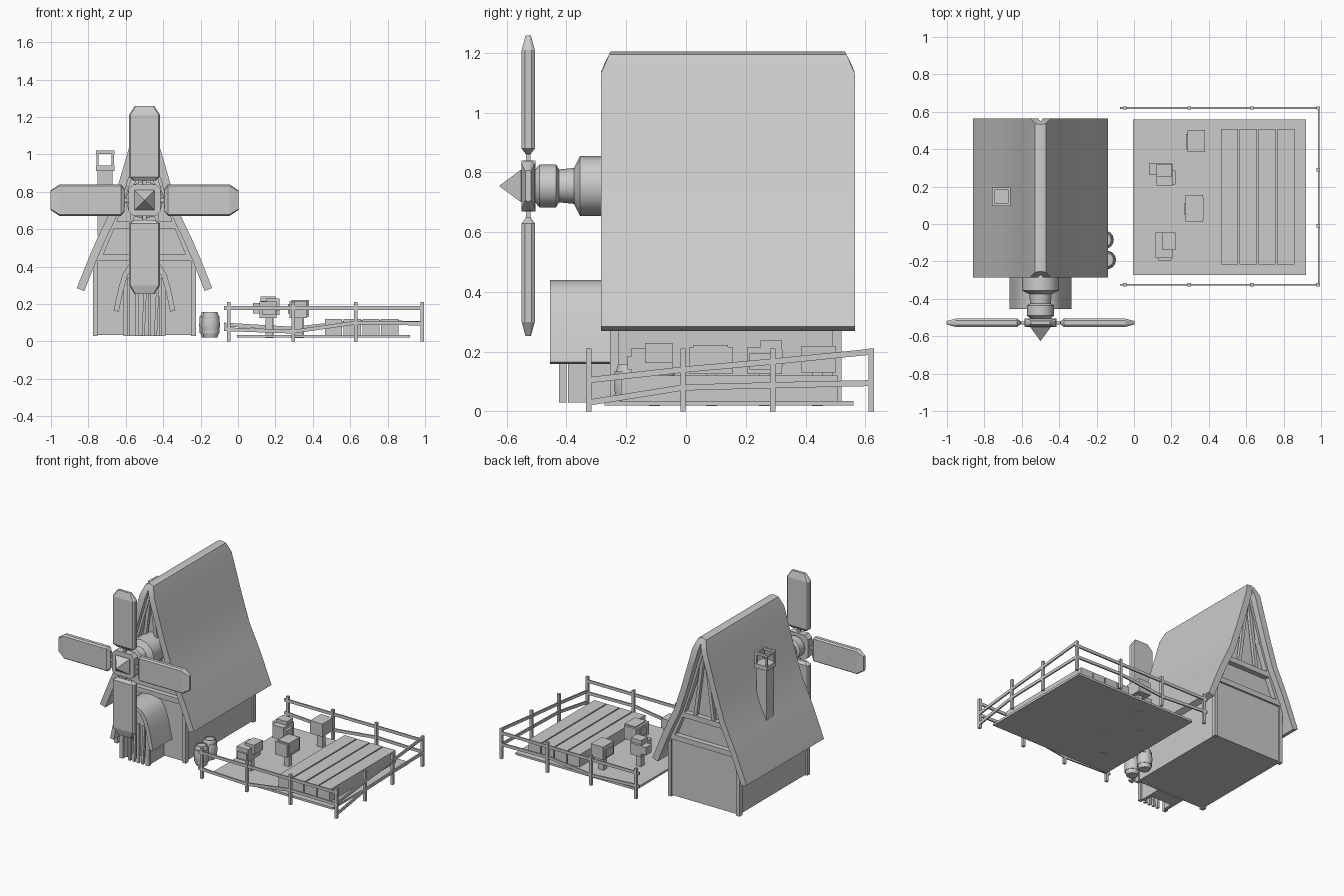
import bpy, bmesh
from math import pi, cos, sin
from mathutils import Vector, Matrix

if "Cube" in bpy.data.objects:
    bpy.data.objects.remove(bpy.data.objects["Cube"])

CX = -0.5  # house centre line


def make(name, verts, faces, smooth=None):
    me = bpy.data.meshes.new(name)
    me.from_pydata([tuple(v) for v in verts], [], faces)
    bm = bmesh.new()
    bm.from_mesh(me)
    bmesh.ops.recalc_face_normals(bm, faces=bm.faces)
    bm.to_mesh(me)
    bm.free()
    ob = bpy.data.objects.new(name, me)
    bpy.context.collection.objects.link(ob)
    if smooth:
        bpy.ops.object.select_all(action='DESELECT')
        ob.select_set(True)
        bpy.context.view_layer.objects.active = ob
        bpy.ops.object.shade_smooth_by_angle(angle=smooth)
    return ob


def loft(name, rings, smooth=None):
    """Skin a list of equal-length rings and cap both ends."""
    n = len(rings[0])
    faces = [[k*n + i, k*n + (i+1) % n, (k+1)*n + (i+1) % n, (k+1)*n + i]
             for k in range(len(rings)-1) for i in range(n)]
    faces += [list(range(n)), list(range((len(rings)-1)*n, len(rings)*n))]
    return make(name, [v for r in rings for v in r], faces, smooth)


def box(name, x0, x1, y0, y1, z0, z1):
    return loft(name, [[(x0, y0, z), (x1, y0, z), (x1, y1, z), (x0, y1, z)] for z in (z0, z1)])


def beam(name, a, b, w=0.016, h=0.02):
    a, b = Vector(a), Vector(b)
    d = (b - a).normalized()
    up = Vector((0, 0, 1)) if abs(d.z) < 0.9 else Vector((0, 1, 0))
    s = d.cross(up).normalized()
    u = s.cross(d)
    return loft(name, [[p + s*i*w/2 + u*j*h/2 for i, j in ((-1, -1), (1, -1), (1, 1), (-1, 1))]
                       for p in (a, b)])


def lathe(name, profile, pos, axis='Z', n=16, phase=0, smooth=0.6):
    """Turn (height, radius) pairs about z, or about -y pointing forward."""
    rings = []
    for h, r in profile:
        ring = []
        for i in range(n):
            c, s = r*cos(2*pi*i/n + phase), r*sin(2*pi*i/n + phase)
            ring.append(Vector((c, s, h) if axis == 'Z' else (c, h, s)) + Vector(pos))
        rings.append(ring)
    return loft(name, rings, smooth)


def bell_roof(name, half, thick, y0, y1, clip=9):
    """Curved gable shell from a half profile running ridge to eave."""
    inner = []
    for i, (x, z) in enumerate(half):
        a, b = half[max(i-1, 0)], half[min(i+1, len(half)-1)]
        t = Vector((b[0]-a[0], b[1]-a[1])).normalized()
        inner.append((max(x + t.y*thick, 0), z - t.x*thick) if i else (0, z - thick*1.6))
    full = lambda p: [(-x, z) for x, z in reversed(p[1:])] + p
    outline = full(half) + full(inner)[::-1]
    rings = [[(CX+x, y + s*max(0, z-clip)*0.5, z) for x, z in outline]
             for y, s in ((y0, 1), (y1, -1))]
    # shell ends as quad strips rather than one concave cap
    n, m = len(outline), len(half)*2-1
    faces = [[i, (i+1) % n, n+(i+1) % n, n+i] for i in range(n)]
    for o in (0, n):
        faces += [[o+i, o+i+1, o+n-2-i, o+n-1-i] for i in range(m-1)]
    make(name, rings[0]+rings[1], faces, 0.75)
    return inner


# --- house -------------------------------------------------------------
half = [(0, 1.205), (0.03, 1.195), (0.055, 1.13), (0.09, 1.01), (0.14, 0.84),
        (0.195, 0.67), (0.25, 0.555), (0.29, 0.465), (0.362, 0.285)]
bell_roof("main_roof", half, 0.043, -0.285, 0.565, 1.14)
box("house_walls", CX-.265, CX+.265, -.245, .51, .035, .44)
gable = [(-.25, .43), (.25, .43), (.21, .56), (.155, .67), (.1, .84), (.03, 1.08),
         (-.03, 1.08), (-.1, .84), (-.155, .67), (-.21, .56)]
loft("gable_infill", [[(CX+x, y, z) for x, z in gable] for y in (-.22, .485)])

for side, y in (("front", -.24), ("back", .505)):
    for z, w in ((.447, .27), (.622, .195)):
        box(side+"_tie_beam", CX-w, CX+w, y-.018, y+.018, z-.018, z+.018)
    for s in (-1, 1):
        box(side+"_corner_post", CX+s*.263-.013, CX+s*.263+.013, y-.015, y+.015, .028, .45)
        # rafters following the inside of the roof, and inner struts
        pts = [(.245, .45), (.165, .64), (.1, .83), (.015, 1.11)]
        for a, b in zip(pts, pts[1:]):
            beam(side+"_rafter", (CX+s*a[0], y, a[1]), (CX+s*b[0], y, b[1]), .035, .035)
        beam(side+"_strut", (CX+s*.07, y, .63), (CX+s*.01, y, 1.08), .022, .022)

# --- chimney with open square cap --------------------------------------
hx, hy = -.71, .145
box("chimney_shaft", hx-.04, hx+.04, hy-.04, hy+.04, .56, .92)
box("chimney_collar", hx-.05, hx+.05, hy-.05, hy+.05, .91, .94)
for i in (-1, 1):
    for j in (-1, 1):
        x, y = hx+i*.041, hy+j*.041
        box("chimney_cap_post", x-.006, x+.006, y-.006, y+.006, .94, 1.005)
    box("chimney_cap_rail", hx-.05, hx+.05, hy+i*.043-.007, hy+i*.043+.007, 1.003, 1.02)
    box("chimney_cap_rail", hx+i*.043-.007, hx+i*.043+.007, hy-.05, hy+.05, 1.003, 1.02)

# --- porch -------------------------------------------------------------
bell_roof("porch_roof", [(0, .44), (.05, .432), (.085, .41), (.115, .365), (.138, .29), (.165, .165)],
          .028, -.455, -.245)
for s in (-1, 1):
    x = CX+s*.09
    box("porch_wall", x-.012, x+.012, -.395, -.24, .03, .34)
    box("porch_post", CX+s*.1-.012, CX+s*.1+.012, -.425, -.40, .03, .34)
for i in range(4):
    x = -.54+.033*i
    beam("door_slat", (x, -.415, .03), (x+.012*(i % 2), -.415, .3), .016, .018)
box("porch_door", CX-.08, CX+.08, -.33, -.24, .03, .36)

# --- windmill ----------------------------------------------------------
Z = .755
lathe("axle_housing", [(-.2, .1), (-.355, .1), (-.375, .06), (-.425, .055), (-.435, .072),
                       (-.49, .072), (-.505, .055)], (CX, 0, Z), 'Y', 12)
hub = [(-.085, -.06), (-.06, -.085), (.06, -.085), (.085, -.06),
       (.085, .06), (.06, .085), (-.06, .085), (-.085, .06)]
loft("hub_plate", [[(CX+a, y, Z+b) for a, b in hub] for y in (-.504, -.55)])
lathe("hub_spike", [(-.545, .076), (-.553, .076), (-.625, .001)], (CX, 0, Z), 'Y', 4, pi/4, None)
sections = [(.07, .012, .008), (.105, .012, .008), (.106, .06, .008), (.125, .084, .022),
            (.455, .084, .022), (.503, .052, .009)]
for k in range(4):
    rot = Matrix.Rotation(k*pi/2, 3, 'Y')
    rings = []
    for r, w, t in sections:
        e = w*.9
        ring = [(-w, -t/2), (-e, -t), (e, -t), (w, -t/2), (w, t/2), (e, t), (-e, t), (-w, t/2)]
        rings.append([rot @ Vector((a, b, r)) + Vector((CX, -.528, Z)) for a, b in ring])
    loft("windmill_blade", rings)

# --- barrels -----------------------------------------------------------
for x, y in ((-.158, -.085), (-.146, -.192)):
    lathe("barrel", [(.02, .036), (.05, .046), (.088, .05), (.126, .046), (.158, .036), (.158, .03),
                     (.152, .03)], (x, y, 0), n=14)
    for z in (.046, .122):
        lathe("barrel_hoop", [(z, .048), (z+.012, .048)], (x, y, 0), n=14)

# --- garden ------------------------------------------------------------
box("garden_base", -.005, .92, -.272, .56, .02, .035)
for i in range(4):
    x = .465+.1*i
    box("garden_row", x, x+.092, -.217, .507, .03, .12)

# boxy little trees: trunk position, then foliage boxes
trees = [
    ((.17, .262), [(.12, .205, .205, .322, .125, .215), (.08, .2, .262, .325, .15, .205),
                   (.13, .222, .212, .285, .14, .195), (.12, .2, .25, .32, .21, .24)]),
    ((.333, .44), [(.285, .38, .385, .502, .13, .22), (.278, .36, .4, .48, .14, .19)]),
    ((.325, .085), [(.275, .37, .012, .155, .125, .215), (.29, .375, .025, .14, .14, .222),
                    (.268, .34, .05, .11, .15, .2)]),
    ((.168, -.105), [(.115, .205, -.182, -.045, .125, .212), (.15, .222, -.138, -.045, .163, .23),
                     (.13, .2, -.195, -.12, .14, .185)]),
]
for (x, y), leaves in trees:
    box("tree_trunk", x-.02, x+.02, y-.018, y+.018, .019, .14)
    for b in leaves:
        box("tree_foliage", *b)

# --- fence -------------------------------------------------------------
fx, fy = (-.05, .295, .63, .985), (-.325, -.01, .29, .62)
posts = {(x, y) for x in fx for y in (fy[0], fy[3])} | {(.985, y) for y in fy}
for x, y in sorted(posts):
    box("fence_post", x-.009, x+.009, y-.009, y+.009, 0, .21)


def rail(path):
    for a, b in zip(path, path[1:]):
        beam("fence_rail", a, b, .01, .02)


rx = (-.075,)+fx[1:3]+(.995,)
for y, low in ((fy[0], (.065, .052, .1, .095)), (fy[3], (.09, .068, .105, .098))):
    rail([(x, y, .178) for x in (rx[0], rx[3])])
    rail([(x, y, z) for x, z in zip(rx, low)])
for heights in ((.105, .14, .167, .2), (.03, .08, .088, .095)):
    rail([(.988, y, z) for y, z in zip(fy, heights)])
